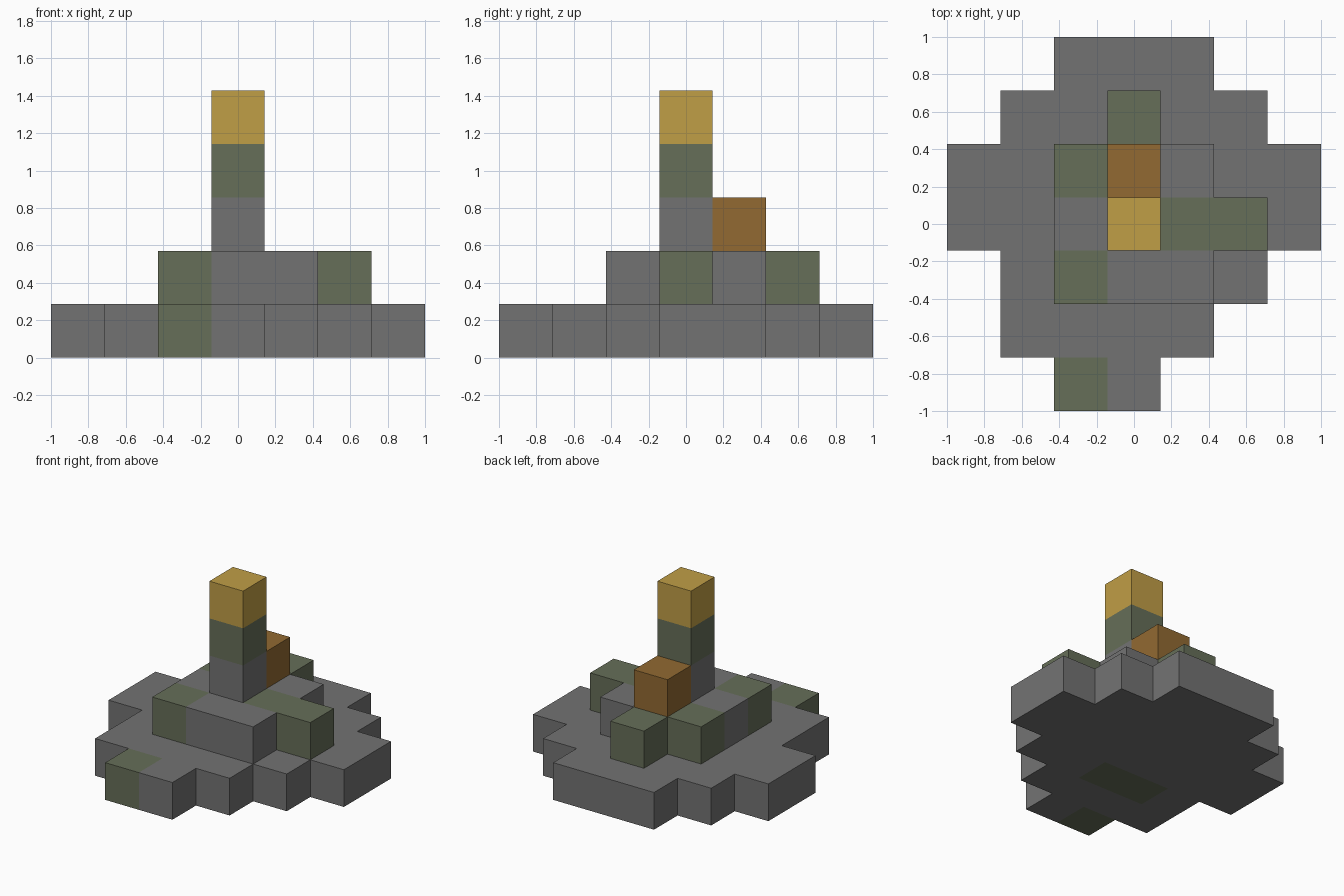
import bpy
import bmesh
from mathutils import Vector

cube = bpy.data.objects.get("Cube")
if cube:
    bpy.data.objects.remove(cube, do_unlink=True)

N = 7                # blocks along the longest side
CELL = 2 / N


def make_material(name, rgb):
    mat = bpy.data.materials.new(name)
    mat.use_nodes = True
    mat.diffuse_color = (*rgb, 1)
    bsdf = next(n for n in mat.node_tree.nodes if n.type == 'BSDF_PRINCIPLED')
    bsdf.inputs["Base Color"].default_value = (*rgb, 1)
    bsdf.inputs["Roughness"].default_value = 0.9
    return mat


MATERIALS = {
    "s": make_material("grey_stone", (0.171, 0.171, 0.171)),
    "m": make_material("mossy_stone", (0.133, 0.156, 0.098)),
    "g": make_material("gold", (0.527, 0.342, 0.061)),
    "w": make_material("brown_wood", (0.287, 0.144, 0.032)),
}
SLOTS = list(MATERIALS)

# Each part: its lowest level, then one block map per level (back row first)
PARTS = {
    "stone_base": (0, [[
        "..sss..",
        ".sssss.",
        "sssssss",
        "sssssss",
        ".smmss.",
        ".ssss..",
        "..ms..."]]),
    "middle_step": (1, [[
        ".......",
        "...m...",
        "..mss..",
        "..ssmm.",
        "..mss..",
        ".......",
        "......."]]),
    "pillar": (2, [
        [".......", ".......", ".......", "...s..."],
        [".......", ".......", ".......", "...m..."],
        [".......", ".......", ".......", "...g..."]]),
    "wooden_block": (2, [[".......", ".......", "...w..."]]),
}


def read_blocks(level, maps):
    return {(x, N - 1 - row, level + k): key
            for k, rows in enumerate(maps)
            for row, line in enumerate(rows)
            for x, key in enumerate(line) if key != "."}


# The base stone only shows its moss underneath, where the step covers it
blocks = {name: read_blocks(*spec) for name, spec in PARTS.items()}
occupied = set().union(*blocks.values())


def add_face(bm, cell, axis, sign, slot):
    """One outer square of a block, facing along sign * axis."""
    normal, u, v = Vector(), Vector(), Vector()
    normal[axis] = sign
    u[(axis + 1) % 3] = sign
    v[(axis + 2) % 3] = 1
    centre = Vector(cell) + Vector((0.5, 0.5, 0.5)) + normal / 2
    corners = [centre + (u * a + v * b) / 2
               for a, b in ((-1, -1), (1, -1), (1, 1), (-1, 1))]
    shift = Vector((-1, -1, 0))
    face = bm.faces.new([bm.verts.new(c * CELL + shift) for c in corners])
    face.material_index = slot


def build_part(name, cells):
    bm = bmesh.new()
    for cell, key in cells.items():
        for axis in range(3):
            for sign in (-1, 1):
                beside = list(cell)
                beside[axis] += sign
                if tuple(beside) not in occupied:
                    add_face(bm, cell, axis, sign, SLOTS.index(key))
    bmesh.ops.remove_doubles(bm, verts=bm.verts, dist=0.001)
    mesh = bpy.data.meshes.new(name)
    for mat in MATERIALS.values():
        mesh.materials.append(mat)
    bm.to_mesh(mesh)
    bm.free()
    bpy.context.collection.objects.link(bpy.data.objects.new(name, mesh))


for part, cells in blocks.items():
    build_part(part, cells)
